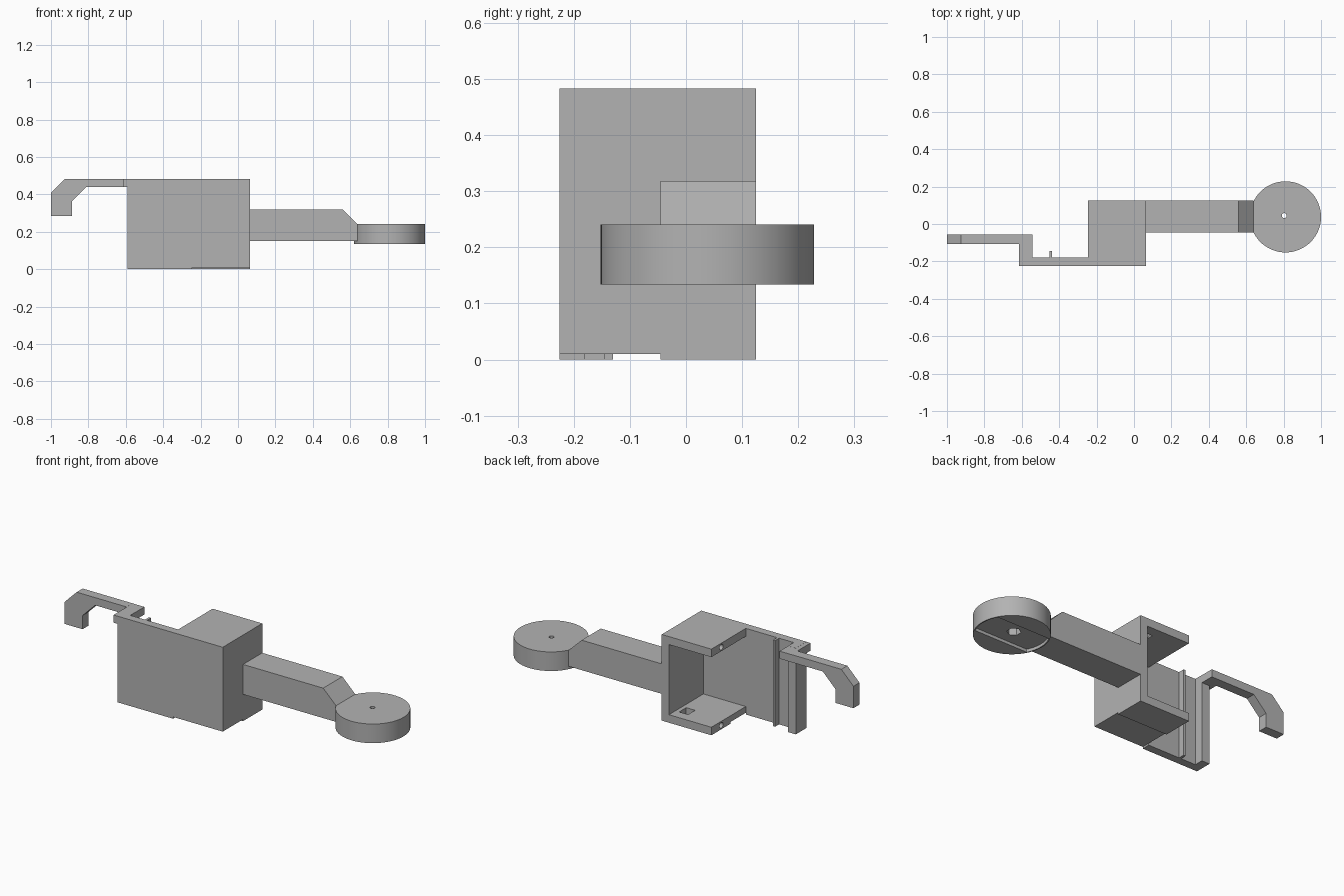
import bpy, bmesh, math
from mathutils import Matrix, Vector

default = bpy.data.objects.get("Cube")
if default:
    bpy.data.objects.remove(default)

grey = bpy.data.materials.new("plain_grey")
grey.use_nodes = True
COLOUR = (0.45, 0.45, 0.45, 1)
grey.diffuse_color = COLOUR
grey.node_tree.nodes["Principled BSDF"].inputs["Base Color"].default_value = COLOUR

TOP = 0.483                      # height of the bracket
WALL = 0.045                     # wall thickness
FRONT, BACK = -0.225, 0.125      # depth range of the bracket
RIGHT_END, CHANNEL_END = 0.063, -0.245
ARM_LOW = -0.045                 # front side of the handle


def finish(name, bm):
    bmesh.ops.recalc_face_normals(bm, faces=bm.faces)
    mesh = bpy.data.meshes.new(name)
    bm.to_mesh(mesh)
    bm.free()
    mesh.materials.append(grey)
    obj = bpy.data.objects.new(name, mesh)
    bpy.context.collection.objects.link(obj)
    return obj


def prism(name, points, axis, low, high):
    """Extrude an outline along z (outline in x, y) or y (outline in x, z)."""
    def place(a, b):
        return (a, b, low) if axis == "z" else (a, low, b)
    bm = bmesh.new()
    face = bm.faces.new([bm.verts.new(place(a, b)) for a, b in points])
    shift = Vector((0, 0, high - low)) if axis == "z" else Vector((0, high - low, 0))
    moved = bmesh.ops.extrude_face_region(bm, geom=[face])["geom"]
    bmesh.ops.translate(bm, vec=shift, verts=[v for v in moved if isinstance(v, bmesh.types.BMVert)])
    return finish(name, bm)


def box(name, x, y, z):
    return prism(name, [(x[0], y[0]), (x[1], y[0]), (x[1], y[1]), (x[0], y[1])], "z", *z)


def cylinder(name, centre, radius, length, sides=32, along_x=False):
    bm = bmesh.new()
    turn = Matrix.Rotation(math.pi / 2, 4, "Y") if along_x else Matrix()
    bmesh.ops.create_cone(bm, cap_ends=True, segments=sides, radius1=radius, radius2=radius,
                          depth=length, matrix=Matrix.Translation(centre) @ turn)
    return finish(name, bm)


def combine(target, tool, operation="DIFFERENCE"):
    mod = target.modifiers.new(tool.name, "BOOLEAN")
    mod.operation, mod.solver, mod.object = operation, "EXACT", tool
    bpy.context.view_layer.objects.active = target
    bpy.ops.object.modifier_apply(modifier=mod.name)
    bpy.data.objects.remove(tool)


# Bracket walls: right side wall, front plate, thin rib and left end wall
inner = FRONT + WALL
bracket = prism("bracket_walls", [
    (-0.59, FRONT), (RIGHT_END, FRONT), (RIGHT_END, BACK), (RIGHT_END - WALL, BACK),
    (RIGHT_END - WALL, inner), (-0.438, inner), (-0.438, -0.145), (-0.451, -0.145),
    (-0.451, inner), (-0.542, inner), (-0.542, -0.13), (-0.59, -0.13)], "z", 0, TOP)

# Top and bottom flaps, each with a screw hole and a square nut pocket
flaps = []
for name, low in (("top_flap", TOP - WALL), ("bottom_flap", 0)):
    flap = box(name, (CHANNEL_END, RIGHT_END - WALL), (inner, BACK), (low, low + WALL))
    middle = low + WALL / 2
    combine(flap, cylinder("screw_hole", (-0.16, 0.037, middle), 0.016, 0.25, 24, True))
    pocket = (middle - 0.016, low + 0.1) if low == 0 else (low - 0.1, middle + 0.016)
    combine(flap, box("nut_pocket", (-0.06, -0.005), (0.005, 0.068), pocket))
    flaps.append(flap)

# Shallow relief under the front of the channel
for part in (bracket, flaps[1]):
    combine(part, box("relief", (CHANNEL_END, 0.2), (-0.4, ARM_LOW), (-0.1, 0.01)))

# Hook: jog at the plate's end, then a bent finger
box("hook_jog", (-0.615, -0.542), (FRONT, -0.055), (TOP - 0.043, TOP - 0.0005))
prism("hook_finger", [
    (-0.615, TOP), (-0.925, TOP), (-1.0, 0.408), (-1.0, 0.285), (-0.888, 0.285),
    (-0.888, 0.362), (-0.81, 0.44), (-0.615, 0.44)], "y", -0.108, -0.055)

# Handle with a sloped end, and the round pad
handle = prism("handle", [
    (RIGHT_END, 0.15), (0.64, 0.15), (0.64, 0.24), (0.56, 0.318), (RIGHT_END, 0.318)],
    "y", ARM_LOW, BACK)
pad = cylinder("round_pad", (0.81, 0.038, 0.187), 0.19, 0.107, 96)

# Recess under the pad: a strip bounded by the rim
recess = cylinder("recess", (0.81, 0.038, 0.1), 0.184, 0.1, 96)
combine(recess, box("strip", (0.5, 1.1), (ARM_LOW, BACK), (0, 0.3)), "INTERSECT")

# Join the handle and pad, then bore the stepped centre hole
combine(pad, handle, "UNION")
pad.name = "handle_and_pad"
combine(pad, recess)
combine(pad, cylinder("pin_hole", (0.803, 0.045, 0.2), 0.013, 0.4, 24))
combine(pad, cylinder("nut_recess", (0.803, 0.045, 0.14), 0.036, 0.1, 6))

# Smooth only the round surfaces
for part in [pad] + flaps:
    bpy.ops.object.select_all(action="DESELECT")
    part.select_set(True)
    bpy.context.view_layer.objects.active = part
    bpy.ops.object.shade_smooth_by_angle(angle=math.radians(30))
